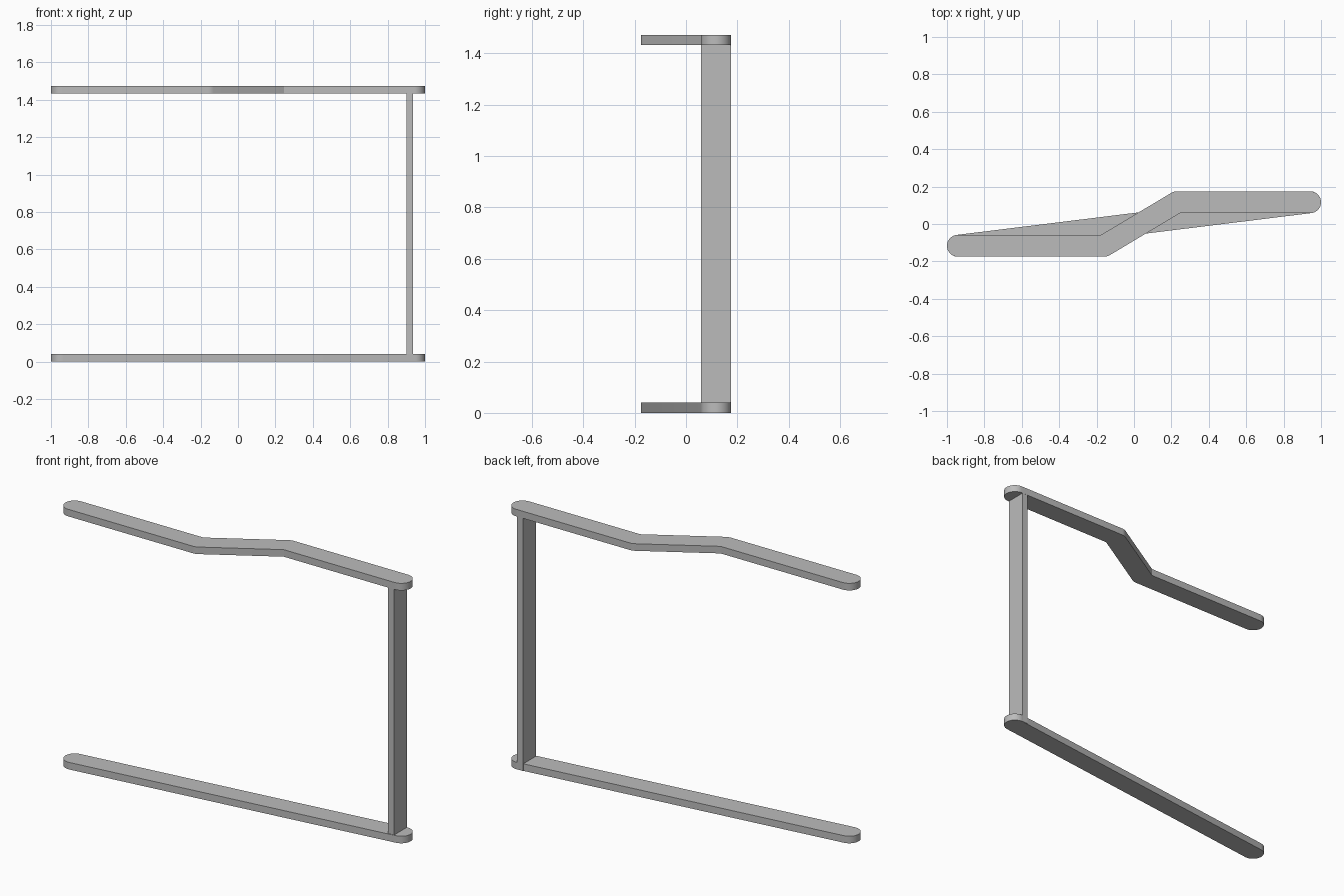
import bpy, bmesh, math
from mathutils import Vector

cube = bpy.data.objects.get("Cube")
if cube:
    bpy.data.objects.remove(cube, do_unlink=True)

HALF_W = 0.0585          # half width of the bars
THICK = 0.04             # bar thickness
TOP = 1.472              # overall height
END = Vector((0.9415, 0.1165))

grey = bpy.data.materials.new("plain grey")
grey.use_nodes = True
colour = (0.5, 0.5, 0.5, 1)
grey.diffuse_color = colour
grey.node_tree.nodes["Principled BSDF"].inputs["Base Color"].default_value = colour


def rounded_outline(path, r):
    """Outline around an open path: round ends and outer bends, sharp inner bends."""
    walk = path + path[-2:0:-1]
    n = len(walk)
    outline = []
    for i, p in enumerate(walk):
        d_in = (p - walk[i - 1]).normalized()
        d_out = (walk[(i + 1) % n] - p).normalized()
        if d_in.dot(d_out) < -0.999:
            turn = math.pi
        else:
            turn = math.atan2(d_in.x * d_out.y - d_in.y * d_out.x, d_in.dot(d_out))
        start = math.atan2(d_in.y, d_in.x) - math.pi / 2
        if turn > 0:
            steps = max(4, round(turn / math.pi * 24))
            for k in range(steps + 1):
                a = start + turn * k / steps
                outline.append(p + r * Vector((math.cos(a), math.sin(a))))
        else:
            a = start + turn / 2
            outline.append(p + r / math.cos(turn / 2) * Vector((math.cos(a), math.sin(a))))
    return outline


def finish(name, bm):
    bmesh.ops.recalc_face_normals(bm, faces=bm.faces)
    mesh = bpy.data.meshes.new(name)
    bm.to_mesh(mesh)
    bm.free()
    mesh.materials.append(grey)
    obj = bpy.data.objects.new(name, mesh)
    bpy.context.collection.objects.link(obj)
    bpy.ops.object.select_all(action="DESELECT")
    obj.select_set(True)
    bpy.context.view_layer.objects.active = obj
    bpy.ops.object.shade_smooth_by_angle(angle=math.radians(25))
    return obj


def bar(name, path, z):
    bm = bmesh.new()
    face = bm.faces.new([bm.verts.new((p.x, p.y, z)) for p in rounded_outline(path, HALF_W)])
    ext = bmesh.ops.extrude_face_region(bm, geom=[face], use_keep_orig=True)
    top = [g for g in ext["geom"] if isinstance(g, bmesh.types.BMVert)]
    bmesh.ops.translate(bm, verts=top, vec=(0, 0, THICK))
    return finish(name, bm)


# Straight base bar and cranked top bar
bar("base_bar", [-END, END], 0)
bar("top_bar", [-END, Vector((-0.16, -END.y)), Vector((0.23, END.y)), END], TOP - THICK)

# Flat upright post joining the two bars
bm = bmesh.new()
bmesh.ops.create_cube(bm, size=1)
z0, z1 = 0.001, TOP - THICK / 2
bmesh.ops.scale(bm, verts=bm.verts, vec=(0.036, 0.116, z1 - z0))
bmesh.ops.translate(bm, verts=bm.verts, vec=(0.918, END.y, (z0 + z1) / 2))
finish("upright_post", bm)
